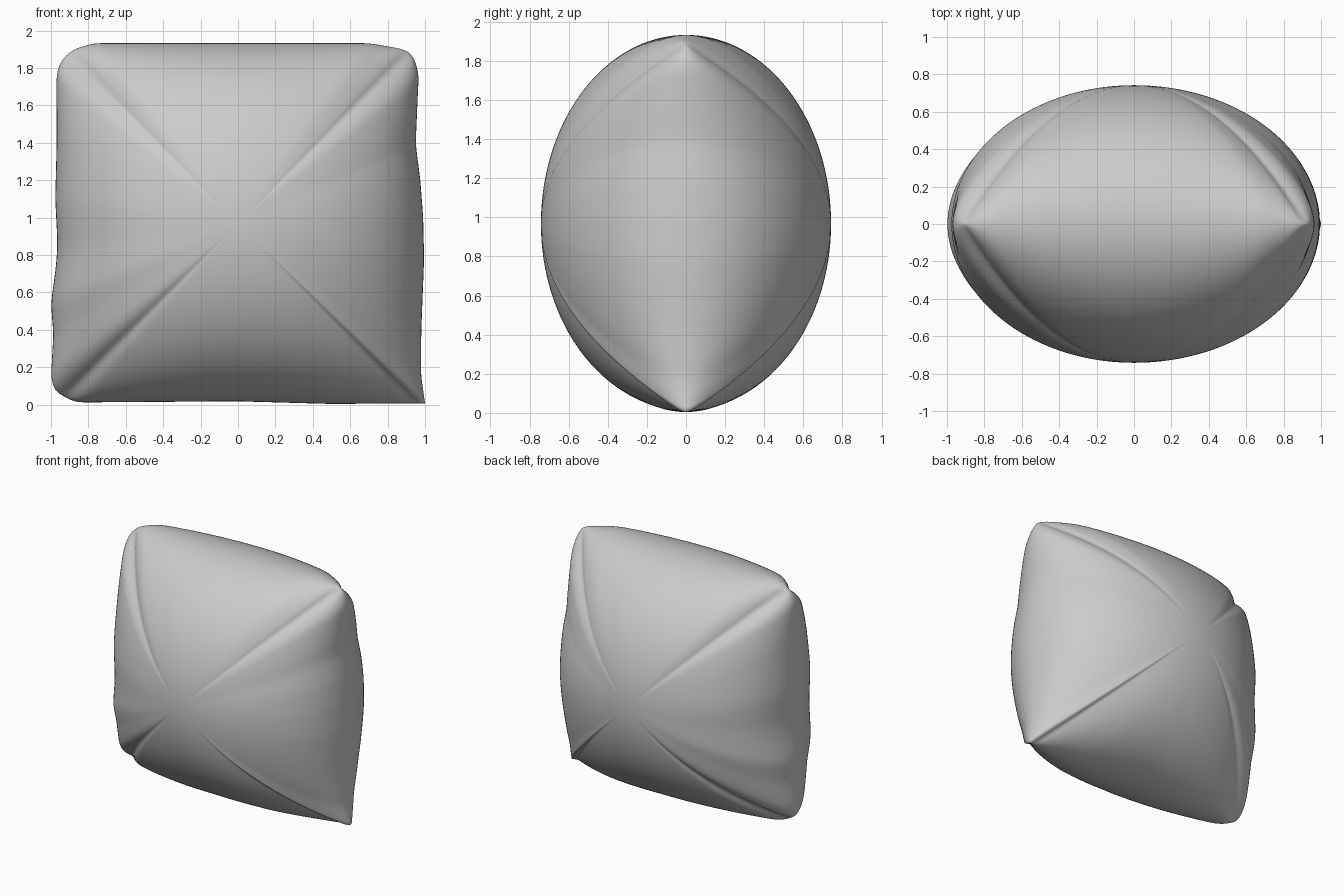
import bpy, bmesh, math

if "Cube" in bpy.data.objects:
    bpy.data.objects.remove(bpy.data.objects["Cube"])

CENTRE_Z, HALF_DEPTH, RINGS = 0.967, 0.742, 40

# Seam outline seen from the front (x, z), starting at the pointed corner
SEAM = [(1, 0.005), (.978, .16), (.98, .4), (.995, .78), (.99, 1), (.975, 1.2), (.95, 1.39),
        (.96, 1.63), (.967, 1.77), (.935, 1.875), (.89, 1.9), (.7, 1.933), (0, 1.933),
        (-.77, 1.933), (-.88, 1.9), (-.94, 1.85), (-.97, 1.78), (-.97, 1.37), (-.977, 1.1),
        (-.965, .86), (-.972, .75), (-1, .54), (-.987, .38), (-1, .14), (-.98, .07),
        (-.87, .012), (0, .018), (.5, .004), (.9, .007)]


def dense_outline(points, step=0.025):
    out = []
    for a, b in zip(points, points[1:] + points[:1]):
        n = max(1, round(math.dist(a, b) / step))
        out += [(a[0] + (b[0] - a[0]) * i / n, a[1] + (b[1] - a[1]) * i / n) for i in range(n)]
    # Soften the kinks but keep the pointed first corner
    for _ in range(3):
        out = [out[0]] + [tuple((out[i - 1][k] + 2 * out[i][k] + out[(i + 1) % len(out)][k]) / 4
                                for k in (0, 1)) for i in range(1, len(out))]
    return out


outline = dense_outline(SEAM)
bm = bmesh.new()


def ring(t, side):
    verts = []
    for x, z in outline:
        dx, dz = x, z - CENTRE_Z
        m = max(abs(dx), abs(dz))
        u, v = t * dx / m, t * dz / m
        y = HALF_DEPTH * math.sqrt(max(0, (1 - u * u) * (1 - v * v)))
        verts.append(bm.verts.new((t * dx, side * y, CENTRE_Z + t * dz)))
    return verts


def bridge(a, b):
    for i in range(len(a)):
        j = (i + 1) % len(a)
        bm.faces.new((a[i], a[j], b[j], b[i]))


# Two puffed halves sharing one seam
seam = ring(1, 0)
for side in (-1, 1):
    previous = seam
    for k in range(RINGS - 1, 0, -1):
        current = ring(math.sin(math.pi / 2 * k / RINGS), side)
        bridge(previous, current)
        previous = current
    pole = bm.verts.new((0, side * HALF_DEPTH, CENTRE_Z))
    for i in range(len(previous)):
        bm.faces.new((previous[i], previous[(i + 1) % len(previous)], pole))

bmesh.ops.recalc_face_normals(bm, faces=bm.faces)
for f in bm.faces:
    f.smooth = True
mesh = bpy.data.meshes.new("pillow")
bm.to_mesh(mesh)
bm.free()
bpy.context.collection.objects.link(bpy.data.objects.new("pillow", mesh))
